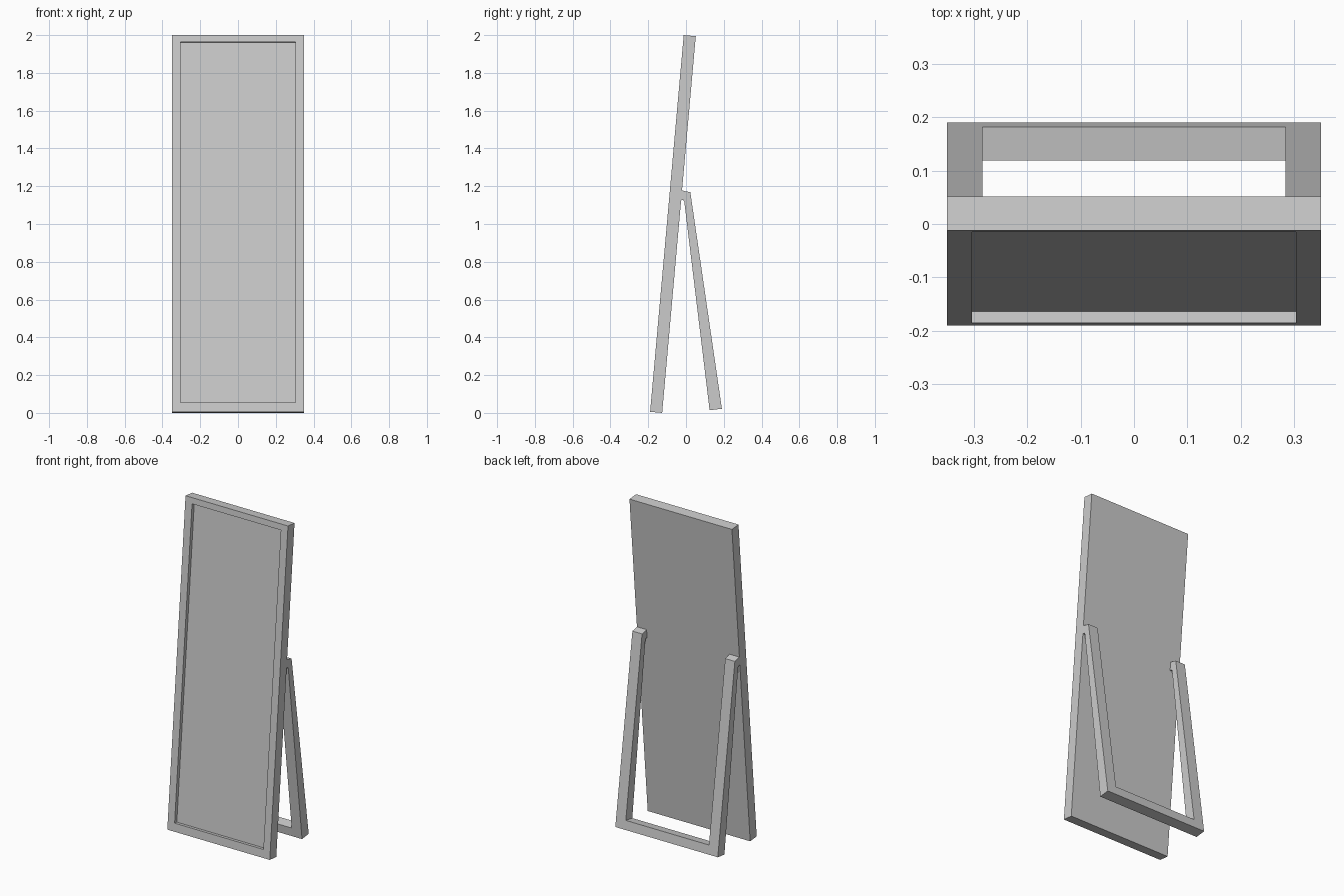
import bpy, bmesh, math
from mathutils import Matrix, Vector

if "Cube" in bpy.data.objects:
    bpy.data.objects.remove(bpy.data.objects["Cube"])

W = 0.35          # half width
BORDER = 0.066    # frame border and stand post width


def finish(name, bm):
    bmesh.ops.recalc_face_normals(bm, faces=bm.faces[:])
    me = bpy.data.meshes.new(name)
    bm.to_mesh(me)
    bm.free()
    ob = bpy.data.objects.new(name, me)
    bpy.context.collection.objects.link(ob)
    return ob


def extrude_profile(name, pts, x0, x1):
    """Extrude a (y, z) side profile along x."""
    bm = bmesh.new()
    face = bm.faces.new([bm.verts.new((x0, y, z)) for y, z in pts])
    ext = bmesh.ops.extrude_face_region(bm, geom=[face])
    verts = [g for g in ext["geom"] if isinstance(g, bmesh.types.BMVert)]
    bmesh.ops.translate(bm, verts=verts, vec=(x1 - x0, 0, 0))
    return finish(name, bm)


# Leaning mirror: slab with a recessed front panel
L, T, DEPTH = 2.002, 0.064, 0.022
bm = bmesh.new()
bmesh.ops.create_cube(bm, size=1)
bmesh.ops.scale(bm, vec=(2 * W, T, L), verts=bm.verts)
bmesh.ops.translate(bm, vec=(0, T / 2, L / 2), verts=bm.verts)
bm.normal_update()
front = min(bm.faces, key=lambda f: f.calc_center_median().y)
bmesh.ops.inset_region(bm, faces=[front], thickness=BORDER)
# narrower rail at the top than at the bottom
for v in bm.verts:
    if abs(v.co.x) < W - 0.01:
        v.co.z += 0.010 if v.co.z > L / 2 else 0.004
ext = bmesh.ops.extrude_face_region(bm, geom=[front])
verts = [g for g in ext["geom"] if isinstance(g, bmesh.types.BMVert)]
bmesh.ops.translate(bm, verts=verts, vec=(0, DEPTH, 0))
if front.is_valid:
    bmesh.ops.delete(bm, geom=[front], context='FACES_ONLY')
mirror = finish("mirror_frame", bm)
mirror.data.transform(Matrix.Translation((0, -0.19, 0.0057)) @
                      Matrix.Rotation(-math.radians(5.1), 4, 'X'))

# Rear stand posts, with a short hinge block meeting the back of the mirror
post = [(-0.023, 1.178), (0.023, 1.168), (0.19, 0.022), (0.125, 0.014),
        (-0.009, 1.118), (-0.014, 1.126), (-0.025, 1.126), (-0.029, 1.118)]
for side, label in ((-1, "left"), (1, "right")):
    extrude_profile(f"stand_post_{label}", post, side * W, side * (W - BORDER))

# Cross rail joining the posts at the floor
rail = [(0.19, 0.022), (0.125, 0.014), (0.1187, 0.067), (0.182, 0.077)]
extrude_profile("stand_bottom_rail", rail, -W + BORDER, W - BORDER)
